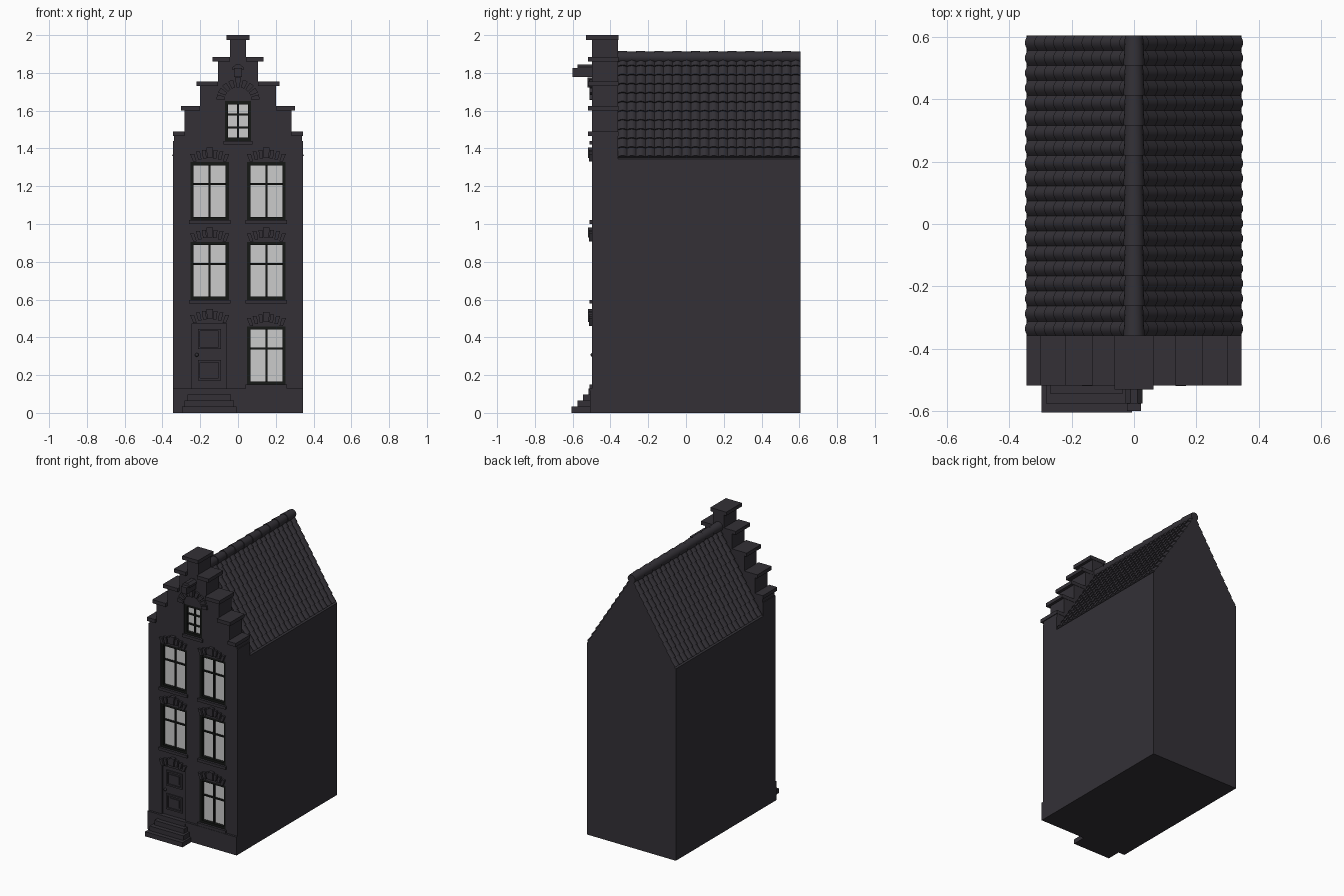
import bpy, bmesh
from math import sin, cos, pi, radians, hypot

if "Cube" in bpy.data.objects:
    bpy.data.objects.remove(bpy.data.objects["Cube"])


def material(name, c):
    m = bpy.data.materials.new(name)
    m.diffuse_color = (*c, 1)
    m.use_nodes = True
    m.node_tree.nodes["Principled BSDF"].inputs["Base Color"].default_value = m.diffuse_color
    return m


STONE = material("dark_stone", (0.033, 0.03, 0.037))
FRAME = material("black_frame", (0.008, 0.009, 0.008))
FRONT, BACK, END = -0.497, -0.36, 0.605


def finish(name, bm, mat):
    bmesh.ops.recalc_face_normals(bm, faces=bm.faces)
    me = bpy.data.meshes.new(name)
    bm.to_mesh(me)
    bm.free()
    ob = bpy.data.objects.new(name, me)
    bpy.context.collection.objects.link(ob)
    if mat:
        me.materials.append(mat)
    return ob


def add_prism(bm, poly, y0, y1):
    a = [bm.verts.new((x, y0, z)) for x, z in poly]
    b = [bm.verts.new((x, y1, z)) for x, z in poly]
    bm.faces.new(a)
    bm.faces.new(b[::-1])
    for i in range(len(a)):
        j = (i + 1) % len(a)
        bm.faces.new((a[i], b[i], b[j], a[j]))


def prisms(name, parts, mat=STONE):
    """Each part is (xz outline, y0, y1)."""
    bm = bmesh.new()
    for p in parts:
        add_prism(bm, *p)
    return finish(name, bm, mat)


def rect(x0, x1, z0, z1):
    return [(x0, z0), (x1, z0), (x1, z1), (x0, z1)]


# Main house body with pitched top
prisms("house_body", [([(-.345, 0), (.345, 0), (.345, 1.345), (.333, 1.352),
                        (0, 1.88), (-.333, 1.352), (-.345, 1.345)], BACK, END)])

# Stepped facade: (half width, top of step, cap half width)
steps = [(.34, 1.49, .345), (.283, 1.625, .302), (.2, 1.755, .22),
         (.105, 1.885, .135), (.043, 2.0, .062)]
right, z = [(.345, 0), (.345, 1.44), (.34, 1.44)], 1.44
for w, top, cap in steps:
    right += [(w, z), (w, top - .01)]
    z = top - .01
right = [p for i, p in enumerate(right) if i == 0 or p != right[i - 1]]
facade = prisms("stepped_facade", [(right + [(-x, z) for x, z in right[::-1]], FRONT, BACK)])

# Coping stones on each step
caps = []
for i, (w, top, cap) in enumerate(steps):
    inner = steps[i + 1][0] if i < 4 else None
    y = -.53 if i == 4 else -.518
    if inner is None:
        caps.append((rect(-cap, cap, top - .025, top), y, BACK + .002))
    else:
        for s in (-1, 1):
            x = sorted((s * inner, s * cap))
            caps.append((rect(*x, top - .025, top), y, BACK + .002))
prisms("coping_stones", caps)

# Windows: centre x, half width, bottom, top, horizontal bar positions
windows = [(x, .102, b, b + .308, (.62,)) for x in (-.15, .15) for b in (1.02, .598)]
windows += [(.15, .102, .15, .458, (.62,)), (0, .069, 1.44, 1.65, (1 / 3, 2 / 3))]
openings, frames, panes, sills = [], [], [], []
for cx, w, b, t, bars in windows:
    openings.append((rect(cx - w, cx + w, b, t), -.6, -.455))
    f, fy = .017, (-.493, -.455)
    frames += [(rect(cx - w, cx - w + f, b, t), *fy), (rect(cx + w - f, cx + w, b, t), *fy),
               (rect(cx - w + f, cx + w - f, b, b + f), *fy),
               (rect(cx - w + f, cx + w - f, t - f, t), *fy),
               (rect(cx - .005, cx + .005, b + f, t - f), -.482, -.455)]
    for k in bars:
        zb = b + (t - b) * k
        frames.append((rect(cx - w + f, cx + w - f, zb - .005, zb + .005), -.481, -.455))
    panes.append((rect(cx - w + f, cx + w - f, b + f, t - f), -.472, -.456))
    sills.append((rect(cx - w - .008, cx + w + .008, b - .02, b), -.51, -.46))
openings.append((rect(-.243, -.06, .13, .472), -.6, -.465))
prisms("window_frames", frames, FRAME)
prisms("window_panes", panes, None)
prisms("window_sills", sills)

# Recess cutter
cutter = prisms("opening_cutter", openings, None)
cutter.hide_render = True
cutter.hide_set(True)
mod = facade.modifiers.new("openings", 'BOOLEAN')
mod.object, mod.operation, mod.solver = cutter, 'DIFFERENCE', 'EXACT'

# Fanned lintel stones with taller keystone
stones = []
for cx, zt in [(w[0], w[3]) for w in windows[:5]] + [(-.15, .475)]:
    for i in range(-3, 4):
        h = .009 if i else .014
        zb, zu = zt + .022 - .0022 * i * i, zt + (.066 - .0025 * i * i if i else .076)
        xb, xu = cx + i * .026, cx + i * .031
        stones.append(([(xb - h, zb), (xb + h, zb), (xu + h * 1.2, zu), (xu - h * 1.2, zu)],
                       -.513 if i else -.52, -.48))
# Round arch over the attic window
for i in range(9):
    a = radians(10 + 20 * i)
    r0, r1 = .072, .115 if i != 4 else .125
    d = radians(7)
    stones.append(([(r * cos(q), 1.652 + r * sin(q)) for r, q in
                    ((r0, a - d), (r1, a - d), (r1, a + d), (r0, a + d))],
                   -.51 if i != 4 else -.522, -.48))
prisms("lintel_stones", stones)

# Hoisting beam
prisms("hoist_beam", [([(-.022, 1.778), (.022, 1.778), (.022, 1.825), (-.022, 1.825)], -.6, -.48),
                      ([(-.028, 1.815), (.028, 1.815), (.028, 1.83), (.012, 1.845),
                        (-.012, 1.845), (-.028, 1.83)], -.575, -.48)])

# Door with framed panels
door = [(rect(-.243, -.06, .13, .472), -.485, -.46)]
for z0, z1 in ((.338, .445), (.172, .28)):
    x0, x1, g = -.212, -.09, .012
    door += [(rect(x0, x0 + g, z0, z1), -.494, -.48), (rect(x1 - g, x1, z0, z1), -.494, -.48),
             (rect(x0 + g, x1 - g, z0, z0 + g), -.494, -.48),
             (rect(x0 + g, x1 - g, z1 - g, z1), -.494, -.48),
             (rect(x0 + .025, x1 - .025, z0 + .025, z1 - .025), -.491, -.48)]
prisms("door", door)
bpy.ops.mesh.primitive_uv_sphere_add(segments=12, ring_count=8, radius=.01,
                                     location=(-.218, -.495, .307))
knob = bpy.context.object
knob.name = "door_knob"
knob.data.materials.append(STONE)
bpy.ops.object.shade_smooth()

# Plinth and entrance steps
prisms("plinth", [(rect(-.345, .345, 0, .118), -.508, -.48),
                  (rect(-.345, .345, .118, .13), -.512, -.48)])
prisms("entrance_steps", [(rect(-.152 - w, -.152 + w, .0325 * i, .0325 * (i + 1)),
                           -.605 + .03 * i, -.49)
                          for i, w in enumerate((.145, .13, .115, .1))])

# Roof tiles: overlapping rows of humped tiles on both slopes
ROWS, COLS, SEG = 11, 20, 6
dx, dz = -.333, .528
length = hypot(dx, dz)
nx, nz = dz / length, -dx / length
bm = bmesh.new()
for side in (-1, 1):
    for r in range(ROWS):
        grid = []
        for t, lift, hump in ((r / ROWS, -.002, 0), (r / ROWS, .008, .012),
                              (min(1, (r + 1.05) / ROWS), 0, .011)):
            line = []
            for c in range(COLS * SEG + 1):
                h = lift + hump * sin(pi * (c % SEG) / SEG)
                y = BACK + (END - BACK) * c / (COLS * SEG)
                line.append(bm.verts.new((side * (.333 + dx * t + nx * h), y,
                                          1.352 + dz * t + nz * h)))
            grid.append(line)
        for a, b in zip(grid, grid[1:]):
            for c in range(COLS * SEG):
                bm.faces.new((a[c], a[c + 1], b[c + 1], b[c]))
        for c in (0, -1):
            bm.faces.new([line[c] for line in grid])
tiles = finish("roof_tiles", bm, STONE)

# Ridge tiles: tapered, each overlapping the next
bm = bmesh.new()
N, S = 10, 16
step = (END - BACK) / N
for i in range(N):
    y0 = BACK + step * i
    rings = [[bm.verts.new((r * cos(2 * pi * k / S), y, 1.883 + r * sin(2 * pi * k / S)))
              for k in range(S)] for y, r in ((y0, .034), (y0 + step, .029))]
    for k in range(S):
        j = (k + 1) % S
        bm.faces.new((rings[0][k], rings[0][j], rings[1][j], rings[1][k]))
    bm.faces.new(rings[0])
    bm.faces.new(rings[1][::-1])
ridge = finish("ridge_tiles", bm, STONE)

for ob in (tiles, ridge):
    bpy.ops.object.select_all(action='DESELECT')
    ob.select_set(True)
    bpy.context.view_layer.objects.active = ob
    bpy.ops.object.shade_smooth_by_angle(angle=radians(40))
